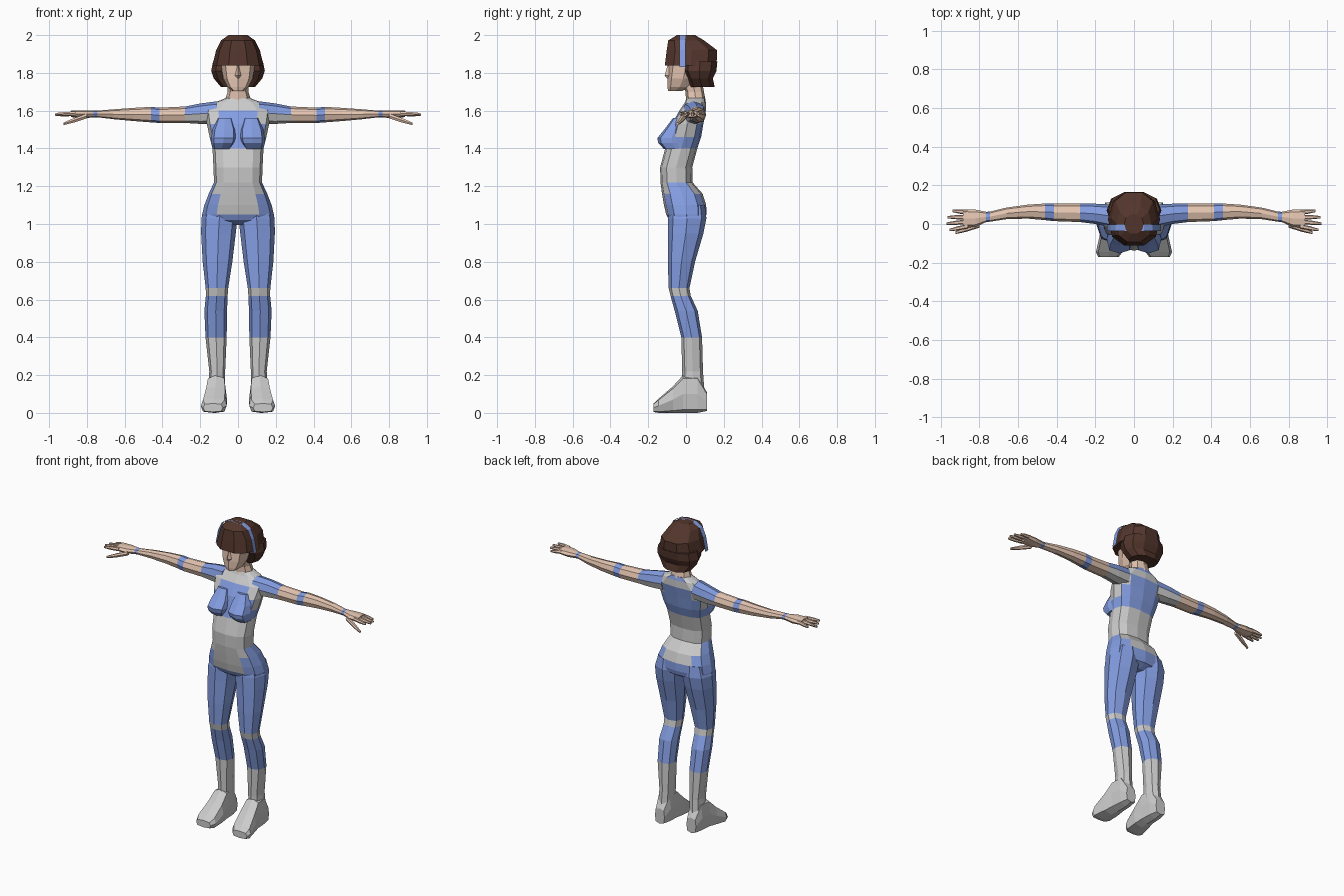
import bpy, bmesh
from math import sin, cos, pi, copysign
from mathutils import Vector


def material(name, rgb):
    m = bpy.data.materials.new(name)
    m.diffuse_color = (*rgb, 1)
    return m


GREY, BLUE, SKIN, HAIR = range(4)
MATS = [material("suit_grey", (.8, .8, .8)), material("suit_blue", (.23, .34, .76)),
        material("skin", (.78, .56, .44)), material("hair_brown", (.085, .036, .025))]


def finish(bm, name, paint, mirror):
    bmesh.ops.recalc_face_normals(bm, faces=bm.faces)
    for f in bm.faces:
        f.material_index = paint(f.calc_center_median()) if callable(paint) else paint
    me = bpy.data.meshes.new(name)
    bm.to_mesh(me)
    bm.free()
    for m in MATS:
        me.materials.append(m)
    ob = bpy.data.objects.new(name, me)
    bpy.context.collection.objects.link(ob)
    if mirror:
        ob.modifiers.new("Mirror", 'MIRROR').use_mirror_merge = False
    return ob


def loft(name, rings, paint, axis='z', sides=8, power=.85, mirror=False):
    """Rings are (position on axis, min/max of first cross axis, min/max of second)."""
    bm = bmesh.new()
    loops = []
    for t, a0, a1, b0, b1 in rings:
        loop = []
        for k in range(sides):
            c, s = cos(2 * pi * k / sides), sin(2 * pi * k / sides)
            c, s = (copysign(abs(v) ** power, v) if abs(v) > 1e-6 else 0 for v in (c, s))
            a = (a0 + a1) / 2 + (a1 - a0) / 2 * c
            b = (b0 + b1) / 2 + (b1 - b0) / 2 * s
            co = {'z': (a, b, t), 'x': (t, a, b), 'y': (a, t, b)}[axis]
            loop.append(bm.verts.new(co))
        loops.append(loop)
    for p, q in zip(loops, loops[1:]):
        for k in range(sides):
            j = (k + 1) % sides
            bm.faces.new((p[k], p[j], q[j], q[k]))
    bm.faces.new(loops[0])
    bm.faces.new(loops[-1])
    return finish(bm, name, paint, mirror)


def sym(z, r, y0, y1):
    return (z, -r, r, y0, y1)


# Torso with painted suit panels
def torso_paint(c):
    x = abs(c.x)
    if c.z > 1.61:
        return BLUE if x < .03 and c.y > .05 else GREY
    if c.z > 1.4:
        return BLUE if x < .125 or c.z < 1.46 else GREY
    if c.z > 1.21:
        return GREY
    if c.y < -.03:
        return GREY if x < .05 + (c.z - 1.06) * .5 and c.z > 1.05 else BLUE
    return GREY if c.y > .03 and c.z > 1.12 and x < .11 else BLUE


loft("torso", [sym(1.67, .055, .005, .10), sym(1.645, .12, -.005, .105), sym(1.60, .175, -.035, .105),
               sym(1.53, .165, -.075, .092), sym(1.46, .15, -.095, .08), sym(1.40, .135, -.11, .06),
               sym(1.30, .13, -.137, .033), sym(1.22, .127, -.135, .035), sym(1.16, .155, -.127, .088),
               sym(1.10, .178, -.117, .107), sym(1.05, .19, -.105, .108), sym(1.02, .19, -.09, .10),
               sym(.995, .10, -.05, .06)], torso_paint, sides=12, power=.75)
loft("bust", [(1.56, .03, .11, -.07, 0), (1.50, .01, .135, -.115, 0), (1.455, .008, .142, -.152, 0),
              (1.43, .015, .142, -.147, 0), (1.398, .035, .135, -.118, 0)], BLUE, power=.7, mirror=True)


# Legs, tall boots and feet
def leg_paint(c):
    return GREY if c.z < .4 or .62 < c.z < .66 else BLUE


loft("leg", [(1.10, .02, .17, -.085, .10), (1.03, .003, .194, -.095, .108), (.95, .012, .195, -.095, .092),
             (.80, .03, .187, -.096, .048), (.66, .052, .171, -.092, .018), (.62, .055, .170, -.082, .025),
             (.54, .058, .178, -.06, .062), (.40, .06, .172, -.025, .085), (.22, .068, .152, -.02, .09),
             (.08, .07, .16, -.02, .10)], leg_paint, mirror=True)
loft("foot", [(.11, .08, .15, .01, .11), (.06, .068, .162, 0, .20), (-.015, .063, .168, 0, .20),
              (-.07, .058, .18, 0, .14), (-.145, .06, .197, 0, .075), (-.172, .08, .185, .005, .05)],
     GREY, axis='y', power=.55, mirror=True)


# Arms with sleeve, arm band and bracelet
def arm_paint(c):
    if c.x < .28:
        return BLUE if c.z > 1.58 else GREY
    return BLUE if .415 < c.x < .46 or .745 < c.x < .765 else SKIN


loft("arm", [(.11, -.02, .10, 1.53, 1.65), (.20, 0, .105, 1.53, 1.638), (.28, .01, .106, 1.535, 1.622),
             (.415, .015, .106, 1.535, 1.616), (.46, .02, .106, 1.538, 1.62), (.55, .028, .10, 1.545, 1.615),
             (.66, .025, .085, 1.555, 1.607), (.745, .012, .064, 1.565, 1.60), (.765, .01, .063, 1.564, 1.60),
             (.82, -.015, .074, 1.56, 1.602), (.885, -.02, .074, 1.566, 1.6)], arm_paint, axis='x', mirror=True)


# Fingers and thumb
def digit(name, start, end, r):
    rings = []
    for f, w in ((0, 1), (.55, .95), (1, .55)):
        p = Vector(start).lerp(Vector(end), f)
        rings.append((p.x, p.y - r * w, p.y + r * w, p.z - r * w, p.z + r * w))
    loft(name, rings, SKIN, axis='x', sides=6, mirror=True)


for i, tip in enumerate((.94, .965, .97, .955)):
    digit(f"finger_{i + 1}", (.86, .06 - .024 * i, 1.585), (tip, .068 - .033 * i, 1.574 + .003 * i), .0115)
digit("thumb", (.80, -.005, 1.572), (.925, -.045, 1.53), .014)

# Neck and head
loft("neck", [sym(1.60, .07, -.02, .10), sym(1.66, .068, .0, .103), sym(1.70, .055, -.003, .095),
              sym(1.78, .055, -.03, .08)], SKIN)
loft("head", [sym(1.705, .03, -.095, -.02), sym(1.725, .055, -.098, .03), sym(1.77, .078, -.098, .07),
              sym(1.85, .09, -.092, .10), sym(1.93, .08, -.08, .10)], SKIN)
loft("nose", [sym(1.84, .008, -.098, -.07), sym(1.785, .016, -.113, -.07), sym(1.77, .012, -.1, -.07)],
     SKIN, sides=4)

# Hair: cap with fringe, then the longer back part
loft("hair_cap", [sym(2.0, .05, -.05, .05), sym(1.972, .09, -.098, .10), sym(1.92, .116, -.108, .17),
                  sym(1.84, .135, -.118, .168)], HAIR, sides=10)
loft("back_hair", [sym(1.86, .132, -.02, .17), sym(1.81, .142, -.025, .165), sym(1.77, .128, .0, .145),
                   sym(1.725, .09, .015, .155)], HAIR, sides=10)

# Headband arching over the hair
bm = bmesh.new()
half = [(.139, 1.83), (.121, 1.92), (.096, 1.974), (.052, 2.0)]
arch = half + [(-x, z) for x, z in reversed(half)]
rows = [[bm.verts.new((x, y, z)) for x, z in arch] for y in (-.035, -.003)]
for k in range(len(arch) - 1):
    bm.faces.new((rows[0][k], rows[0][k + 1], rows[1][k + 1], rows[1][k]))
finish(bm, "headband", BLUE, False)
